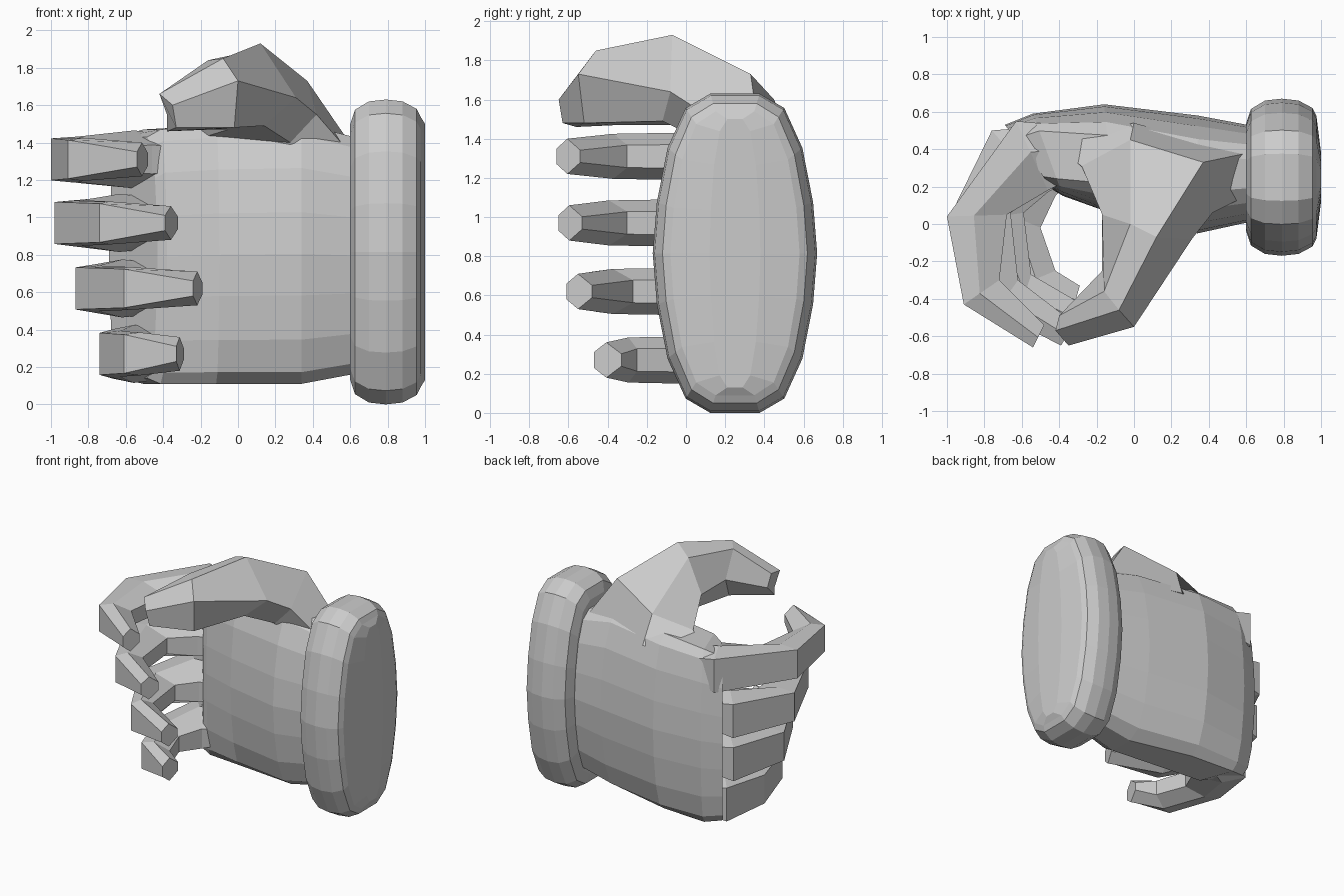
import bpy, bmesh

def loft(name, rings):
    """Skin a list of equal-length point rings and cap both ends."""
    bm = bmesh.new()
    vs = [[bm.verts.new(p) for p in r] for r in rings]
    n = len(rings[0])
    for a, b in zip(vs, vs[1:]):
        for i in range(n):
            j = (i + 1) % n
            bm.faces.new((a[i], a[j], b[j], b[i]))
    bm.faces.new(vs[0])
    bm.faces.new(vs[-1])
    bmesh.ops.recalc_face_normals(bm, faces=bm.faces)
    me = bpy.data.meshes.new(name)
    bm.to_mesh(me)
    bm.free()
    ob = bpy.data.objects.new(name, me)
    bpy.context.collection.objects.link(ob)
    return ob

# Unit faceted oval shared by cuff and palm
quarter = [(0.30, 1.0), (0.60, 0.91), (0.82, 0.66), (0.95, 0.32), (1.0, 0)]
half = quarter + [(y, -z) for y, z in quarter[-2::-1]]
oval = half + [(-y, z) for y, z in half[::-1]]

def oval_ring(x, y0, y1, z0, z1, tilt=0, square=0):
    """Oval at x; tilt slants it along y, square pushes it toward a box."""
    cy, cz, ry, rz = (y0 + y1) / 2, (z0 + z1) / 2, (y1 - y0) / 2, (z1 - z0) / 2
    out = []
    for y, z in oval:
        y += square * ((1 if y > 0 else -1) - y)
        out.append((x - tilt * y, cy + ry * y, cz + rz * z))
    return out

# Padded cuff with a slightly domed end
cuff = [(0.60, .13), (0.625, .055), (0.70, .01), (0.79, 0), (0.88, .01), (0.955, .05), (0.975, .09)]
loft("cuff", [oval_ring(x, -.17 + d, .67 - d, d, 1.63 - d) for x, d in cuff]
     + [oval_ring(1.0, .12, .38, .13, 1.50)])

# Palm, slanted at the knuckle line
loft("palm", [oval_ring(*s) for s in [
    (0.66, 0.02, 0.52, 0.17, 1.42),
    (0.34, -0.05, 0.58, 0.11, 1.50),
    (-0.13, 0.05, 0.64, 0.11, 1.49, 0.03, 0.2),
    (-0.46, 0.15, 0.59, 0.11, 1.47, 0.08, 0.4),
    (-0.56, 0.18, 0.53, 0.14, 1.43, 0.13, 0.4)]])

# Curled fingers: each station joins an outer and an inner (x, y) point
def finger(name, z, stations):
    rings = []
    for k, (ox, oy, ix, iy) in enumerate(stations):
        h = (0.13, 0.155, 0.122, 0.115, 0.09)[k]
        o, m = (0.6, 0.85, 0.92, 0.9, 0.45)[k], (0.5, 0.5, 0.5, 0.5, 0.35)[k]
        shape = [(0, o), (0.45, 1), (1, m), (1, -m), (0.45, -1), (0, -o)]
        rings.append([(ox + (ix - ox) * t, oy + (iy - oy) * t, z + h * s) for t, s in shape])
    loft(name, rings)

root = (-0.40, 0.53, -0.32, 0.25)
finger("index_finger", 1.31, [root, (-0.63, 0.55, -0.46, 0.18), (-1.0, 0.04, -0.68, 0.05),
                              (-0.91, -0.43, -0.72, -0.30), (-0.54, -0.66, -0.48, -0.54)])
finger("middle_finger", 0.97, [root, (-0.76, 0.50, -0.48, 0.18), (-0.98, 0.05, -0.66, 0.06),
                               (-0.74, -0.47, -0.62, -0.30), (-0.39, -0.65, -0.32, -0.53)])
finger("ring_finger", 0.62, [root, (-0.75, 0.48, -0.46, 0.17), (-0.87, 0.02, -0.59, 0.06),
                             (-0.61, -0.46, -0.55, -0.27), (-0.24, -0.61, -0.19, -0.48)])
finger("little_finger", 0.27, [root, (-0.67, 0.45, -0.42, 0.15), (-0.74, 0.08, -0.50, -0.02),
                               (-0.61, -0.33, -0.42, -0.25), (-0.33, -0.47, -0.29, -0.33)])

# Thumb: rises from the wrist side and hooks toward the index finger
loft("thumb", [
    [(0.0, 0.54, 1.38), (0.61, 0.38, 1.38), (0.62, 0.16, 1.32),
     (0.3, 0.14, 1.25), (-0.3, 0.26, 1.3), (-0.5, 0.46, 1.38)],
    [(-0.02, 0.45, 1.60), (0.37, 0.33, 1.73), (0.42, 0.06, 1.55),
     (0.28, 0.06, 1.40), (-0.18, 0.20, 1.43), (-0.28, 0.31, 1.49)],
    [(-0.02, 0.0, 1.87), (0.12, -0.07, 1.93), (0.31, -0.08, 1.64),
     (0.14, -0.12, 1.49), (-0.05, -0.02, 1.47), (-0.17, 0.05, 1.64)],
    [(-0.16, -0.36, 1.84), (-0.08, -0.46, 1.85), (0.0, -0.55, 1.73),
     (-0.02, -0.52, 1.48), (-0.13, -0.35, 1.47), (-0.17, -0.25, 1.64)],
    [(-0.40, -0.49, 1.66), (-0.42, -0.57, 1.66), (-0.35, -0.65, 1.60),
     (-0.33, -0.63, 1.48), (-0.38, -0.56, 1.46), (-0.38, -0.47, 1.55)]])
